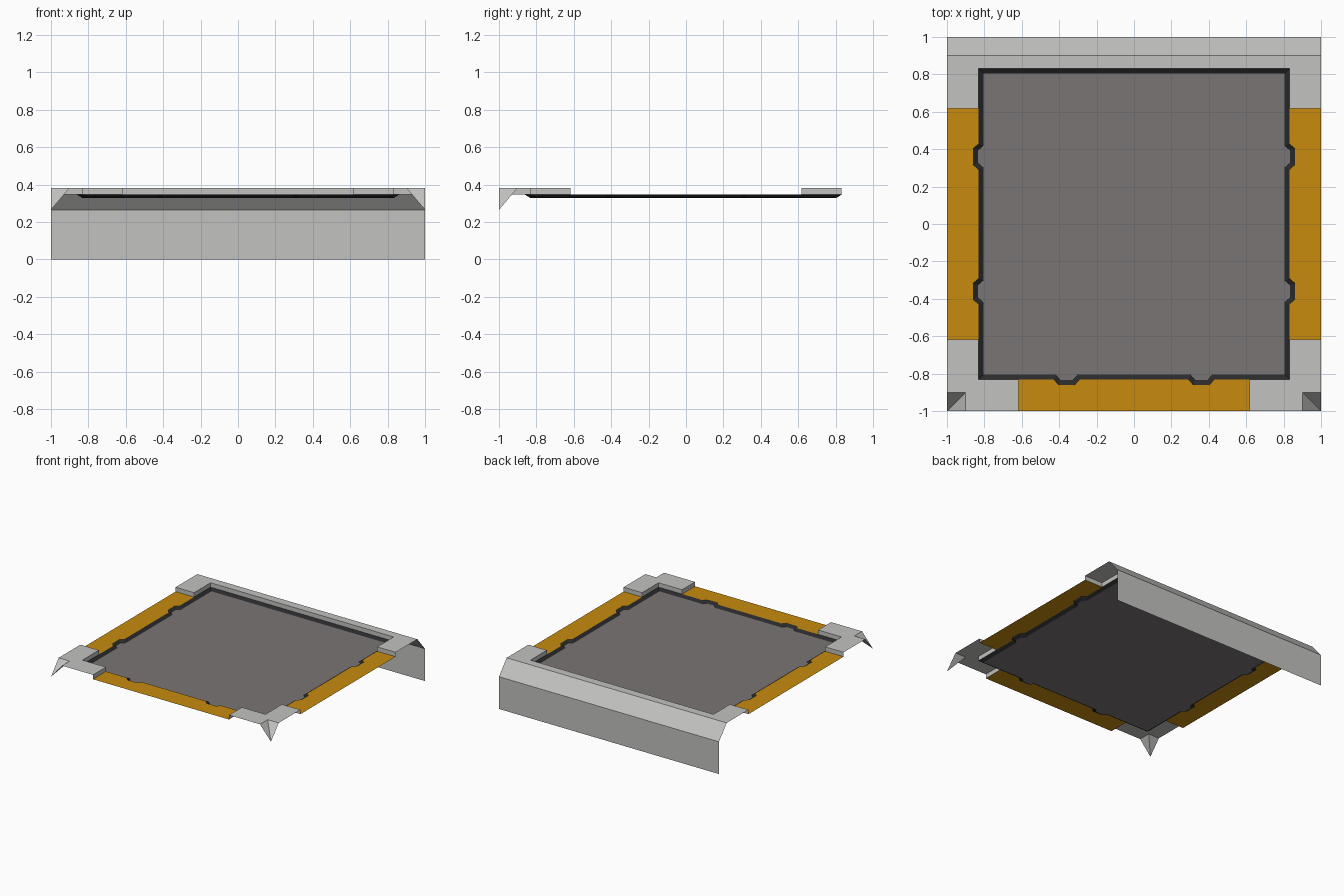
import bpy

if "Cube" in bpy.data.objects:
    bpy.data.objects.remove(bpy.data.objects["Cube"])

# Key heights and plan distances
Z_TOP, Z_LEDGE, Z_FLOOR, Z_CLIFF = 0.382, 0.346, 0.329, 0.265
RIM, FLOOR, CORNER, BEVEL = 0.832, 0.805, 0.618, 0.9


def material(name, rgb):
    m = bpy.data.materials.new(name)
    m.diffuse_color = (*rgb, 1)
    m.use_nodes = True
    m.node_tree.nodes["Principled BSDF"].inputs["Base Color"].default_value = m.diffuse_color
    return m


GREY = material("light grey", (0.54, 0.54, 0.53))
ORANGE = material("orange", (0.58, 0.26, 0.004))
STONE = material("warm grey", (0.193, 0.178, 0.178))
BLACK = material("near black", (0.023, 0.023, 0.025))


def build(name, faces, mat, mirror=False):
    verts, index, polys = [], {}, []
    for f in faces:
        poly = []
        for p in f:
            key = tuple(round(c, 5) for c in p)
            if key not in index:
                index[key] = len(verts)
                verts.append(key)
            poly.append(index[key])
        polys.append(poly)
    me = bpy.data.meshes.new(name)
    me.from_pydata(verts, [], polys)
    me.materials.append(mat)
    ob = bpy.data.objects.new(name, me)
    bpy.context.collection.objects.link(ob)
    if mirror:
        ob.modifiers.new("mirror", "MIRROR").use_axis[0] = True
    return ob


def at(points, z):
    return [(x, y, z) for x, y in points]


def walls(path, z0, z1):
    """Vertical strip along an open path."""
    return [[(*a, z1), (*a, z0), (*b, z0), (*b, z1)] for a, b in zip(path, path[1:])]


def bumps(r, base, tip, out):
    """Two trapezoid bumps along one side, as (along, outward) pairs."""
    return [(c + t, r + d) for c in (-0.36, 0.36)
            for t, d in ((-base, 0), (-tip, out), (tip, out), (base, 0))]


# Maps (along, outward) onto the front, right and left sides
SIDES = {"front": lambda t, r: (t, -r),
         "right": lambda t, r: (r, t),
         "left": lambda t, r: (-r, -t)}


def outline(r, base, tip, out):
    loop = []
    for side in ("left", "front", "right"):
        loop.append(SIDES[side](-r, r))
        loop += [SIDES[side](t, d) for t, d in bumps(r, base, tip, out)]
    return loop + [(r, r)]


outer = at(outline(RIM, 0.068, 0.042, 0.03), Z_LEDGE)
inner = at(outline(FLOOR, 0.06, 0.035, 0.028), Z_FLOOR)

# Sunken floor and its dark sloping rim
build("floor_panel", [inner], STONE)
n = len(outer)
build("floor_rim", [[outer[i], outer[(i + 1) % n], inner[(i + 1) % n], inner[i]]
                    for i in range(n)], BLACK)

# Orange ledges on three sides, notched around the bumps
for side, put in SIDES.items():
    edge = [(-CORNER, 1), (CORNER, 1), (CORNER, RIM)]
    edge += bumps(RIM, 0.068, 0.042, 0.03)[::-1] + [(-CORNER, RIM)]
    build(side + "_ledge", [at([put(t, r) for t, r in edge], Z_LEDGE)], ORANGE)

# Raised front corners with a notch sloping down to the outer point
path = [(1, -CORNER), (RIM, -CORNER), (RIM, -RIM), (CORNER, -RIM), (CORNER, -1)]
tip = (1, -1, Z_CLIFF)
peak = (BEVEL, -BEVEL, Z_TOP)
build("front_corners",
      [at(path + [(BEVEL, -1), (BEVEL, -BEVEL), (1, -BEVEL)], Z_TOP),
       [peak, (BEVEL, -1, Z_TOP), tip],
       [peak, tip, (1, -BEVEL, Z_TOP)]] + walls(path, Z_LEDGE, Z_TOP),
      GREY, mirror=True)

# Raised back kerb with its side returns
path = [(0, RIM), (RIM, RIM), (RIM, CORNER), (1, CORNER)]
build("back_kerb",
      [at(path + [(1, BEVEL), (0, BEVEL)], Z_TOP)] + walls(path, Z_LEDGE, Z_TOP),
      GREY, mirror=True)

# Back cliff: bevelled lip and vertical face
build("back_cliff",
      [[(0, BEVEL, Z_TOP), (1, BEVEL, Z_TOP), (1, 1, Z_CLIFF), (0, 1, Z_CLIFF)]]
      + [[(0, 1, Z_CLIFF), (1, 1, Z_CLIFF), (1, 1, 0), (0, 1, 0)]],
      GREY, mirror=True)

# Point every face outward: up, or toward +y for the cliff
for ob in bpy.data.objects:
    for p in ob.data.polygons:
        if p.normal.z < -0.01 or (ob.name == "back_cliff" and p.normal.y < 0):
            p.flip()
